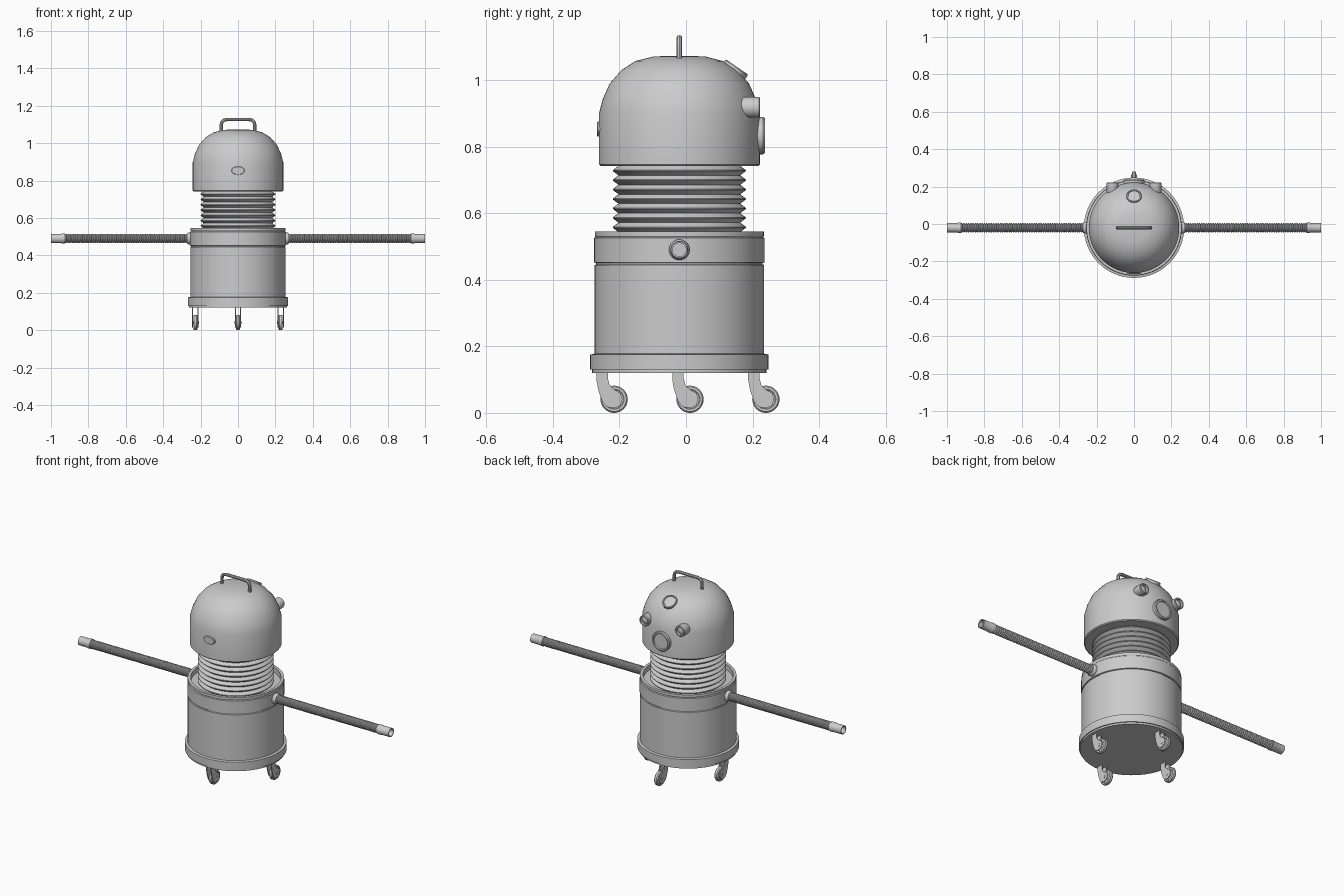
import bpy, bmesh, math
from mathutils import Vector, Matrix

if "Cube" in bpy.data.objects:
    bpy.data.objects.remove(bpy.data.objects["Cube"], do_unlink=True)

# One plain grey for the whole model
grey = bpy.data.materials.new("plain grey")
grey.use_nodes = True
grey.diffuse_color = (0.6, 0.6, 0.6, 1)
bsdf = next(n for n in grey.node_tree.nodes if n.type == "BSDF_PRINCIPLED")
bsdf.inputs["Base Color"].default_value = grey.diffuse_color

AXIS_Y = -0.02
parts = []


def finish(name, bm):
    bmesh.ops.recalc_face_normals(bm, faces=bm.faces)
    mesh = bpy.data.meshes.new(name)
    bm.to_mesh(mesh)
    bm.free()
    mesh.materials.append(grey)
    obj = bpy.data.objects.new(name, mesh)
    bpy.context.collection.objects.link(obj)
    parts.append(obj)
    return obj


def lathe(name, profile, origin=(0, AXIS_Y, 0), direction=(0, 0, 1), sides=64, squash=1):
    """Spin (radius, height) points round an axis from origin along direction."""
    bm = bmesh.new()
    verts = [bm.verts.new((r, 0, h)) for r, h in profile]
    edges = [bm.edges.new(pair) for pair in zip(verts, verts[1:])]
    bmesh.ops.spin(bm, geom=verts + edges, cent=(0, 0, 0), axis=(0, 0, 1),
                   angle=math.tau, steps=sides, use_duplicate=False)
    bmesh.ops.remove_doubles(bm, verts=bm.verts, dist=1e-5)
    turn = Vector((0, 0, 1)).rotation_difference(Vector(direction)).to_matrix().to_4x4()
    squeeze = Matrix.Diagonal((1, squash, 1, 1))
    bm.transform(Matrix.Translation(origin) @ turn @ squeeze)
    return finish(name, bm)


def plate(name, outline, x, thickness):
    """Extrude a (y, z) outline along x, centred on x."""
    bm = bmesh.new()
    face = bm.faces.new([bm.verts.new((x - thickness / 2, y, z)) for y, z in outline])
    side = bmesh.ops.extrude_face_region(bm, geom=[face])["geom"]
    bmesh.ops.translate(bm, vec=(thickness, 0, 0),
                        verts=[v for v in side if isinstance(v, bmesh.types.BMVert)])
    return finish(name, bm)


# Body drum with base flange, seams and open upper rim
lathe("body", [(0, 0.12), (0.262, 0.12), (0.262, 0.13), (0.268, 0.13), (0.268, 0.175),
               (0.255, 0.178), (0.255, 0.444), (0.25, 0.446), (0.25, 0.45),
               (0.256, 0.452), (0.256, 0.525), (0.252, 0.529), (0.254, 0.532),
               (0.254, 0.545), (0.238, 0.545), (0.238, 0.515), (0, 0.515)])

# Bellows neck
RIBS, LOW, HIGH = 8, 0.515, 0.742
pitch = (HIGH - LOW) / RIBS
folds = []
for i in range(RIBS):
    z = LOW + i * pitch
    folds += [(0.183, z), (0.2, z + pitch * 0.45), (0.2, z + pitch * 0.55)]
lathe("bellows_neck", folds + [(0.183, HIGH)])

# Domed head
lathe("head", [(0, 0.742), (0.237, 0.742), (0.242, 0.747), (0.242, 0.898), (0.23, 0.943),
               (0.209, 0.99), (0.174, 1.03), (0.132, 1.057), (0.077, 1.071), (0, 1.073)])

# Carrying handle
curve = bpy.data.curves.new("handle_path", "CURVE")
curve.dimensions = "3D"
curve.bevel_depth = 0.009
curve.bevel_resolution = 3
spline = curve.splines.new("POLY")
half = [(0.089, 1.06), (0.089, 1.1), (0.086, 1.113), (0.077, 1.122), (0.06, 1.126)]
path = [(-x, z) for x, z in half] + [(x, z) for x, z in reversed(half)]
spline.points.add(len(path) - 1)
for point, (x, z) in zip(spline.points, path):
    point.co = (x, AXIS_Y, z, 1)
temp = bpy.data.objects.new("handle_path", curve)
bpy.context.collection.objects.link(temp)
bm = bmesh.new()
bm.from_mesh(temp.to_mesh())
temp.to_mesh_clear()
bpy.data.objects.remove(temp, do_unlink=True)
finish("handle", bm)

# Face: two hollow eye tubes, mouth disc and forehead lamp
for side, label in ((1, "left"), (-1, "right")):
    lathe(label + "_eye", [(0, 0), (0.026, 0), (0.031, 0.01), (0.031, 0.056), (0.028, 0.06),
                           (0.022, 0.06), (0.022, 0.045), (0.012, 0.051), (0, 0.053)],
          (side * 0.115, 0.163, 0.918), (0, 1, 0), 32)
lathe("mouth_disc", [(0, 0), (0.056, 0), (0.056, 0.032), (0.052, 0.037),
                     (0.045, 0.037), (0.043, 0.031), (0, 0.031)],
      (0, 0.2, 0.833), (0, 1, 0), 40)
lathe("forehead_lamp", [(0, -0.02), (0.041, -0.02), (0.041, 0.006), (0.038, 0.009),
                        (0.033, 0.009), (0.031, 0.005), (0, 0.008)],
      (0, 0.148, 1.032), (0, 0.57, 0.82), 40)

# Oval cover on the opposite side of the head
lathe("oval_cover", [(0, 0), (0.036, 0), (0.036, 0.024), (0.033, 0.027), (0, 0.027)],
      (0, -0.241, 0.853), (0, -1, 0), 32, 0.62)

# Ribbed hose arms with sockets and hollow end sleeves
START, END, RINGS = 0.272, 0.927, 54
step = (END - START) / RINGS
hose = []
for i in range(RINGS):
    x = START + i * step
    hose += [(0.02, x), (0.0245, x + step * 0.3), (0.0245, x + step * 0.7)]
hose.append((0.02, END))
for side, label in ((1, "left"), (-1, "right")):
    place = ((0, AXIS_Y, 0.49), (side, 0, 0))
    lathe(label + "_arm_socket", [(0, 0.24), (0.031, 0.24), (0.031, 0.266),
                                  (0.026, 0.274), (0, 0.274)], *place, 32)
    lathe(label + "_arm_hose", hose, *place, 20)
    lathe(label + "_arm_sleeve", [(0, 0.925), (0.027, 0.925), (0.027, 0.94), (0.025, 0.945),
                                  (0.025, 1), (0.02, 1), (0.02, 0.95), (0, 0.95)], *place, 32)

# Four casters, all trailing the same way
WHEEL_R, REACH = 0.041, 0.228
fork = [(-0.053, 0.122), (-0.053, 0.098), (-0.048, 0.07), (-0.036, 0.035), (-0.022, 0.018),
        (0, 0.014), (0.019, 0.022), (0.025, 0.042), (0.019, 0.06), (0, 0.07),
        (-0.014, 0.084), (-0.019, 0.104), (-0.019, 0.122)]
for label, cx, cy in (("front", 0, -1), ("back", 0, 1), ("left", 1, 0), ("right", -1, 0)):
    x, y = cx * REACH, 0.012 + cy * REACH
    lathe(label + "_wheel", [(0, -0.009), (0.028, -0.009), (0.03, -0.011), (0.037, -0.011),
                             (WHEEL_R, -0.006), (WHEEL_R, 0.006), (0.037, 0.011),
                             (0.03, 0.011), (0.028, 0.009), (0, 0.009)],
          (x, y, WHEEL_R), (1, 0, 0), 32)
    for side, hand in ((1, "left"), (-1, "right")):
        plate(f"{label}_caster_{hand}_fork", [(y + a, b) for a, b in fork],
              x + side * 0.0145, 0.005)
    lathe(label + "_axle", [(0, -0.019), (0.008, -0.019), (0.008, 0.019), (0, 0.019)],
          (x, y, WHEEL_R), (1, 0, 0), 16)

# Smooth shading with crisp edges
bpy.ops.object.select_all(action="DESELECT")
for obj in parts:
    obj.select_set(True)
bpy.context.view_layer.objects.active = parts[0]
bpy.ops.object.shade_smooth_by_angle(angle=math.radians(30))
